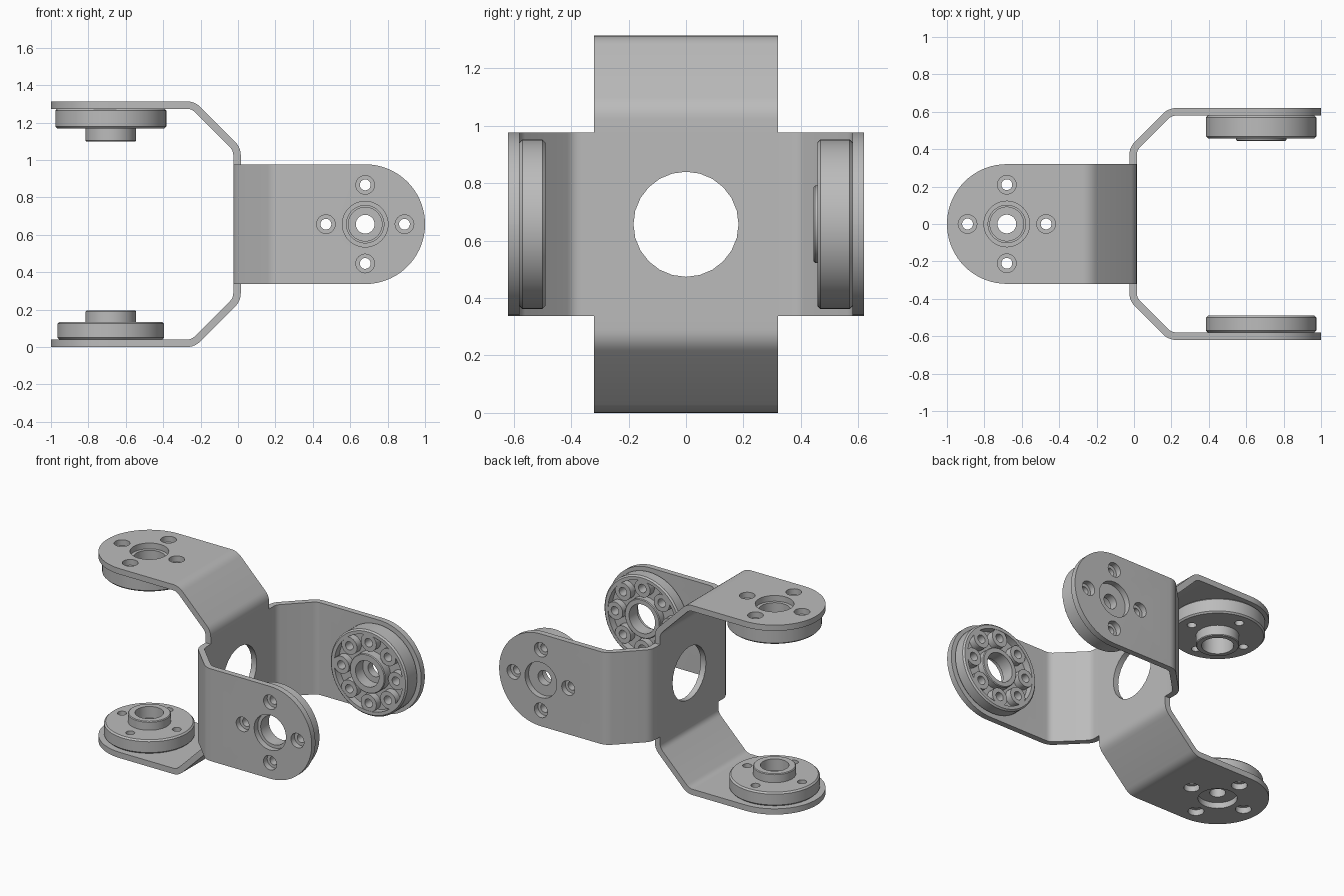
import bpy, bmesh
from math import sin, cos, pi, radians
from mathutils import Matrix, Vector

cube = bpy.data.objects.get("Cube")
if cube:
    bpy.data.objects.remove(cube)

steel = bpy.data.materials.new("steel grey")
steel.use_nodes = True
GREY = (0.5, 0.5, 0.5, 1)
steel.diffuse_color = GREY
steel.node_tree.nodes["Principled BSDF"].inputs["Base Color"].default_value = GREY

HALF, THICK, MID_Z = 0.32, 0.04, 0.657   # sheet half width, thickness, centre height
REACH, BOLT_R = 0.68, 0.21               # hub axis distance, bolt circle radius
PLATE_X = -0.005


def to_object(bm, name):
    bmesh.ops.recalc_face_normals(bm, faces=bm.faces)
    me = bpy.data.meshes.new(name)
    bm.to_mesh(me)
    bm.free()
    me.materials.append(steel)
    ob = bpy.data.objects.new(name, me)
    bpy.context.collection.objects.link(ob)
    return ob


def combine(ob, other, operation):
    """Apply a boolean and discard the helper object."""
    mod = ob.modifiers.new("cut", 'BOOLEAN')
    mod.operation, mod.solver, mod.object = operation, 'EXACT', other
    graph = bpy.context.evaluated_depsgraph_get()
    ob_mesh = bpy.data.meshes.new_from_object(ob.evaluated_get(graph))
    ob.modifiers.clear()
    ob.data = ob_mesh
    bpy.data.objects.remove(other)


def finish(ob, matrix):
    ob.data.transform(matrix)
    ob.data.shade_smooth()
    ob.data.set_sharp_from_angle(angle=radians(30))


def cylinders(items, name):
    """One mesh of upright cylinders: (x, y, radius, bottom, top, sides)."""
    bm = bmesh.new()
    for x, y, r, lo, hi, sides in items:
        bmesh.ops.create_cone(bm, cap_ends=True, segments=sides, radius1=r, radius2=r,
                              depth=hi - lo, matrix=Matrix.Translation((x, y, (lo + hi) / 2)))
    return to_object(bm, name)


def circle(count, r, lo, hi, cx=0.0, sides=24):
    return [(cx + BOLT_R * cos(2 * pi * i / count), BOLT_R * sin(2 * pi * i / count),
             r, lo, hi, sides) for i in range(count)]


def lathe(profile, name, sides=64):
    bm = bmesh.new()
    rings = [[bm.verts.new((r * cos(2 * pi * i / sides), r * sin(2 * pi * i / sides), h))
              for i in range(sides)] for r, h in profile]
    for a, b in zip(rings, rings[1:] + rings[:1]):
        for i in range(sides):
            j = (i + 1) % sides
            bm.faces.new((a[i], a[j], b[j], b[i]))
    return to_object(bm, name)


def rounded(points, size=0.035, steps=5):
    """Round the inner corners of a polyline."""
    out = [points[0]]
    for a, b, c in zip(points, points[1:], points[2:]):
        p, q = b + (a - b).normalized() * size, b + (c - b).normalized() * size
        for k in range(steps + 1):
            t = k / steps
            out.append(p * (1 - t) ** 2 + b * 2 * t * (1 - t) + q * t * t)
    return out + [points[-1]]


def make_arm(name, matrix, base, half_height):
    """Bent sheet strip with a round end and bolt holes."""
    v = half_height - THICK / 2
    bend = 0.402
    path = rounded([Vector((base, HALF)), Vector((base, bend)),
                    Vector((base + v - bend, v)), Vector((REACH, v))])
    widths = [HALF] * len(path)
    for k in range(1, 19):
        t = k / 18 * pi / 2
        path.append(Vector((REACH + HALF * sin(t), v)))
        widths.append(max(HALF * cos(t), 0.002))
    bm = bmesh.new()
    rows = []
    for i, (p, w) in enumerate(zip(path, widths)):
        d1 = (p - path[i - 1]).normalized() if i else Vector((0, 1))
        d2 = (path[i + 1] - p).normalized() if i + 1 < len(path) else d1
        n = Vector((-d1.y - d2.y, d1.x + d2.x)).normalized()
        n *= THICK / 2 / n.dot(Vector((-d1.y, d1.x)))
        o, q = p + n, p - n
        rows.append([bm.verts.new(c) for c in ((o.x, -w, -o.y), (o.x, w, -o.y),
                                               (q.x, w, -q.y), (q.x, -w, -q.y))])
    for a, b in zip(rows, rows[1:]):
        for i in range(4):
            j = (i + 1) % 4
            bm.faces.new((a[i], a[j], b[j], b[i]))
    bm.faces.new(rows[0])
    bm.faces.new(rows[-1])
    arm = to_object(bm, name)
    lo, hi = -v - 0.1, -v + 0.1
    holes = circle(4, 0.05, lo, hi, REACH) + [(REACH, 0, 0.122, lo, hi, 48)]
    combine(arm, cylinders(holes, "hole_cutter"), 'DIFFERENCE')
    finish(arm, matrix)


def make_hub(name, matrix, seat, radius, height, boss, bore, ribbed):
    """Turned disc with a central boss; ribbed hubs have pockets and eight posts."""
    c, floor, collar = 0.01, height - 0.05, 0.135
    profile = [(radius - c, 0), (radius, c), (radius, height - c), (radius - c, height)]
    if ribbed:
        profile += [(0.262, height), (0.262, floor), (collar, floor)]
    else:
        profile += [(collar, height)]
    profile += [(collar, boss - c / 2), (collar - c / 2, boss)]
    if bore < 0.09:
        profile += [(0.09, boss), (0.09, boss - 0.08), (bore, boss - 0.08)]
    else:
        profile += [(bore, boss)]
    profile += [(bore, 0)]
    hub = lathe(profile, name)
    if ribbed:
        posts = circle(8, 0.06, floor - 0.02, height - 0.002)
        combine(hub, cylinders(posts, "posts"), 'UNION')
    combine(hub, cylinders(circle(8 if ribbed else 4, 0.029, -0.05, height + 0.05),
                           "bolt_cutter"), 'DIFFERENCE')
    finish(hub, matrix @ Matrix.Translation((REACH, 0, -seat)))


def frame(along, inward):
    """Arm axes: x runs outward along the arm, z points to the model's axis."""
    x, z = Vector(along), Vector(inward)
    m = Matrix((x, z.cross(x), z)).transposed().to_4x4()
    return Matrix.Translation((0, 0, MID_Z)) @ m


# Central square plate with its round opening
bm = bmesh.new()
bmesh.ops.create_cube(bm, size=1, matrix=Matrix.Diagonal((2 * HALF, 2 * HALF, THICK, 1)))
plate = to_object(bm, "centre_plate")
combine(plate, cylinders([(0, 0, 0.183, -0.1, 0.1, 24)], "opening_cutter"), 'DIFFERENCE')
finish(plate, Matrix.Translation((PLATE_X, 0, MID_Z)) @ Matrix.Rotation(pi / 2, 4, 'Y'))

# Arms and hubs: name, direction, inward, half height, radius, height, boss, bore, ribbed
for name, along, inward, half, radius, height, boss, bore, ribbed in (
        ("top", (-1, 0, 0), (0, 0, -1), 0.657, 0.297, 0.105, 0.175, 0.1, False),
        ("bottom", (-1, 0, 0), (0, 0, 1), 0.657, 0.285, 0.095, 0.155, 0.05, False),
        ("front", (1, 0, 0), (0, 1, 0), 0.62, 0.295, 0.09, 0.09, 0.1, True),
        ("back", (1, 0, 0), (0, -1, 0), 0.62, 0.295, 0.122, 0.135, 0.05, True)):
    m = frame(along, inward)
    make_arm(name + "_arm", m, PLATE_X * along[0], half)
    make_hub(name + "_hub", m, half - THICK, radius, height, boss, bore, ribbed)
